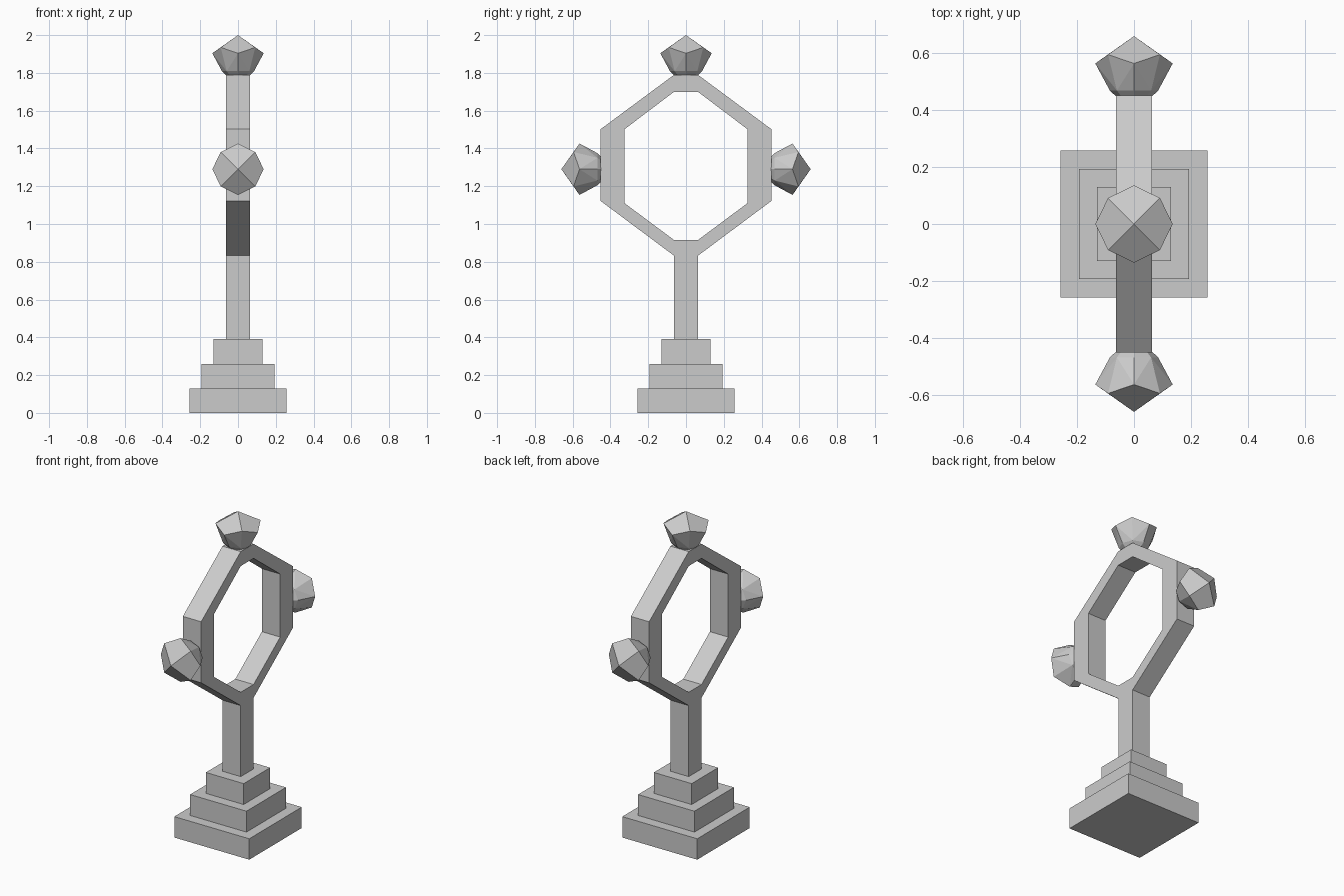
import bpy, bmesh, math
from mathutils import Matrix

if "Cube" in bpy.data.objects:
    bpy.data.objects.remove(bpy.data.objects["Cube"])


def add_object(name, bm):
    bmesh.ops.recalc_face_normals(bm, faces=bm.faces)
    mesh = bpy.data.meshes.new(name)
    bm.to_mesh(mesh)
    bm.free()
    obj = bpy.data.objects.new(name, mesh)
    bpy.context.collection.objects.link(obj)
    return obj


def box(name, half, z0, z1):
    bm = bmesh.new()
    bmesh.ops.create_cube(bm, size=1)
    bmesh.ops.scale(bm, vec=(2 * half, 2 * half, z1 - z0), verts=bm.verts)
    bmesh.ops.translate(bm, vec=(0, 0, (z0 + z1) / 2), verts=bm.verts)
    return add_object(name, bm)


def mirrored_loop(half):
    # Closed outline in y/z from its +y half
    return half + [(-y, z) for y, z in reversed(half)]


def ring_frame(name, outer, inner, half_x):
    bm = bmesh.new()
    loops = [[bm.verts.new((x, y, z)) for y, z in pts]
             for x, pts in ((-half_x, outer), (half_x, outer),
                            (half_x, inner), (-half_x, inner))]
    n = len(outer)
    for k in range(4):
        a, b = loops[k], loops[(k + 1) % 4]
        for i in range(n):
            j = (i + 1) % n
            bm.faces.new((a[i], a[j], b[j], b[i]))
    return add_object(name, bm)


def gem(name, matrix):
    # Faceted jewel: four kites on top, folded sides, small flat foot
    bm = bmesh.new()

    def ring(r_axis, z_axis, r_diag, z_diag):
        verts = []
        for i in range(8):
            r, z = ((r_axis, z_axis), (r_diag, z_diag))[i % 2]
            a = math.pi * i / 4
            verts.append(bm.verts.new((r * math.cos(a), r * math.sin(a), z)))
        return verts

    apex = bm.verts.new((0, 0, 0.21))
    girdle = ring(0.136, 0.114, 0.129, 0.145)
    lower = ring(0.085, 0.019, 0.085, 0.019)
    foot = ring(0.065, 0, 0.065, 0)
    for i in range(8):
        j = (i + 1) % 8
        if i % 2 == 0:
            bm.faces.new((apex, girdle[i - 1], girdle[i], girdle[j]))
            bm.faces.new((girdle[i], lower[i], lower[j]))
            bm.faces.new((girdle[i], lower[j], girdle[j]))
        else:
            bm.faces.new((girdle[i], lower[i], girdle[j]))
            bm.faces.new((lower[i], lower[j], girdle[j]))
        bm.faces.new((lower[i], foot[i], foot[j], lower[j]))
    bm.faces.new(foot)
    bm.transform(matrix)
    return add_object(name, bm)


# Stepped base and post
for i, half in enumerate((0.258, 0.194, 0.13)):
    box(f"base_step_{i + 1}", half, 0.13 * i, 0.13 * (i + 1))
box("post", 0.063, 0.39, 0.832)

# Eight-sided ring
outer = mirrored_loop([(0.063, 0.832), (0.452, 1.122), (0.452, 1.502), (0.063, 1.79)])
inner = mirrored_loop([(0.063, 0.915), (0.325, 1.11), (0.325, 1.502), (0.063, 1.70)])
ring_frame("ring_frame", outer, inner, 0.063)

# Jewels on the top and both sides
gem("top_gem", Matrix.Translation((0, 0, 1.79)))
for side, label in ((-1, "front"), (1, "back")):
    gem(label + "_gem", Matrix.Translation((0, side * 0.45, 1.29))
        @ Matrix.Rotation(-side * math.pi / 2, 4, 'X'))
